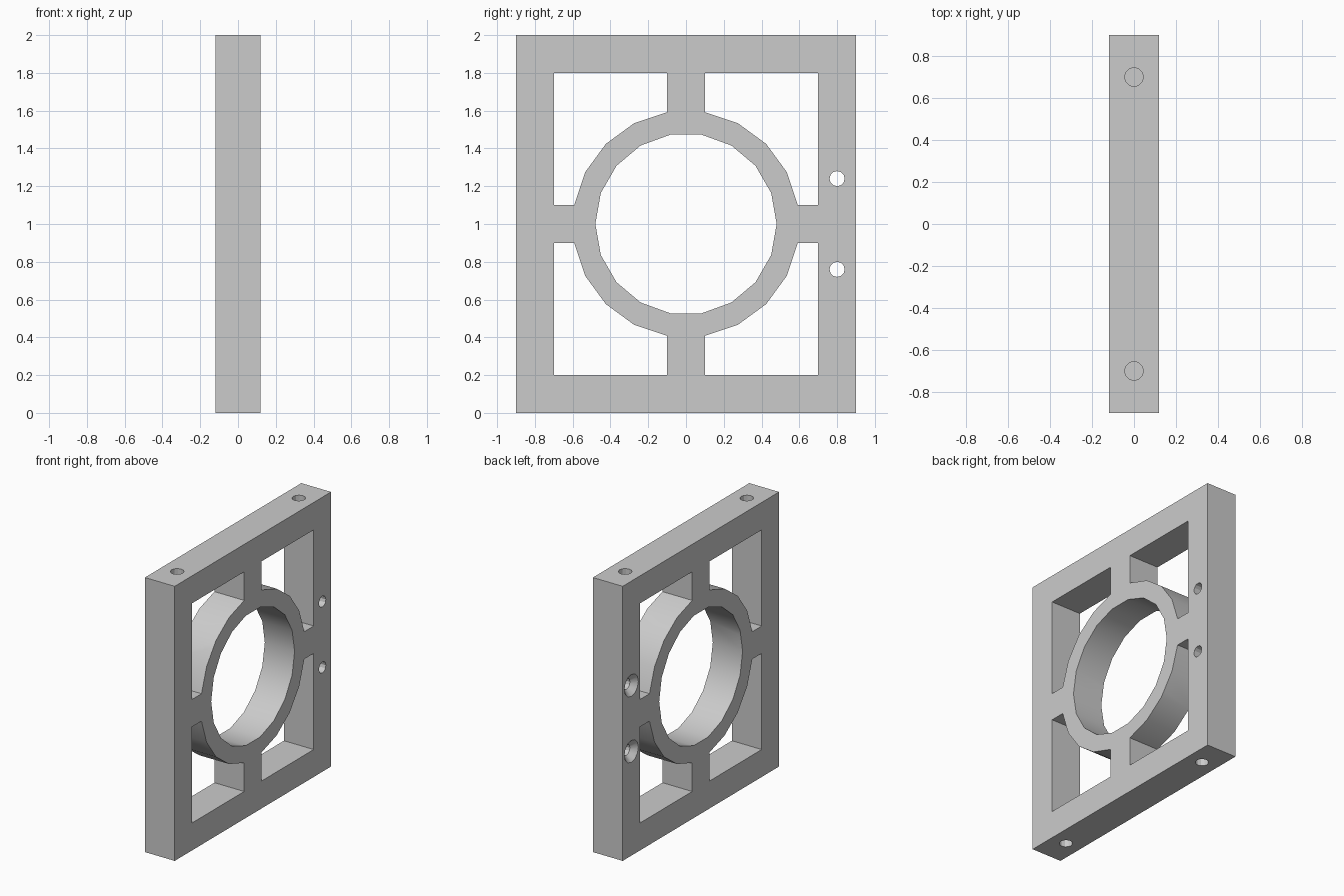
import bpy, bmesh
from math import sin, cos, asin, pi, radians
from mathutils import Matrix, Vector

if "Cube" in bpy.data.objects:
    bpy.data.objects.remove(bpy.data.objects["Cube"])

THICK, WIDE, HIGH = 0.24, 1.8, 2.0
MID = HIGH / 2
RIM = 0.2            # frame bar width
SPOKE = 0.1          # half width of a spoke
OUTER, INNER = 0.6, 0.48


def new_object(name, bm):
    bmesh.ops.recalc_face_normals(bm, faces=bm.faces)
    mesh = bpy.data.meshes.new(name)
    bm.to_mesh(mesh)
    bm.free()
    obj = bpy.data.objects.new(name, mesh)
    bpy.context.collection.objects.link(obj)
    return obj


def prism(bm, profile):
    """Extrude a closed (y, z) profile right through the plate."""
    face = bm.faces.new([bm.verts.new((-THICK, y, z + MID)) for y, z in profile])
    moved = bmesh.ops.extrude_face_region(bm, geom=[face])["geom"]
    bmesh.ops.translate(bm, vec=(2 * THICK, 0, 0),
                        verts=[v for v in moved if isinstance(v, bmesh.types.BMVert)])


def lathe(bm, profile, matrix, sides=12):
    """Solid of stacked (radius, height) rings along local z."""
    rings = [[bm.verts.new(matrix @ Vector((r * cos(2 * pi * i / sides),
                                            r * sin(2 * pi * i / sides), h)))
              for i in range(sides)] for r, h in profile]
    for a, b in zip(rings, rings[1:]):
        for i in range(sides):
            j = (i + 1) % sides
            bm.faces.new((a[i], a[j], b[j], b[i]))
    bm.faces.new(rings[0])
    bm.faces.new(rings[-1])


# Solid plate
bm = bmesh.new()
bmesh.ops.create_cube(bm, size=1)
bmesh.ops.scale(bm, vec=(THICK, WIDE, HIGH), verts=bm.verts)
bmesh.ops.translate(bm, vec=(0, 0, MID), verts=bm.verts)
frame = new_object("ring_frame", bm)

# Round central opening
cut = bmesh.new()
prism(cut, [(INNER * cos(radians(a)), INNER * sin(radians(a))) for a in range(0, 360, 20)])

# Four corner pockets, leaving the ring and spokes
start = asin(SPOKE / OUTER)
step = (pi / 2 - 2 * start) / 4
arc = [(OUTER * cos(start + i * step), OUTER * sin(start + i * step)) for i in range(5)]
y_in, z_in = WIDE / 2 - RIM, MID - RIM
pocket = arc + [(SPOKE, z_in), (y_in, z_in), (y_in, SPOKE)]
for sy in (1, -1):
    for sz in (1, -1):
        prism(cut, [(sy * y, sz * z) for y, z in pocket])

# Countersunk screw holes through one upright
sink = [(0.09, -0.13), (0.08, -0.12), (0.04, -0.08), (0.04, 0.2)]
for sz in (1, -1):
    lathe(cut, sink, Matrix.Translation((0, 0.8, MID + sz * 0.24)) @ Matrix.Rotation(pi / 2, 4, "Y"))

# Blind holes in the top and bottom edges
for y in (0.7, -0.7):
    for z in (0, HIGH):
        lathe(cut, [(0.045, -0.15), (0.045, 0.15)], Matrix.Translation((0, y, z)))

cutter = new_object("cutter", cut)
cutter.hide_render = True

# Cut the openings
mod = frame.modifiers.new("openings", "BOOLEAN")
mod.operation, mod.solver, mod.object = "DIFFERENCE", "EXACT", cutter
bpy.context.view_layer.objects.active = frame
frame.select_set(True)
bpy.ops.object.modifier_apply(modifier=mod.name)
bpy.data.objects.remove(cutter)

# Grey material and shading
grey = bpy.data.materials.new("plain grey")
grey.use_nodes = True
colour = (0.6, 0.6, 0.6, 1)
grey.diffuse_color = colour
grey.node_tree.nodes["Principled BSDF"].inputs["Base Color"].default_value = colour
frame.data.materials.clear()
frame.data.materials.append(grey)
bpy.ops.object.shade_smooth_by_angle(angle=radians(25))
